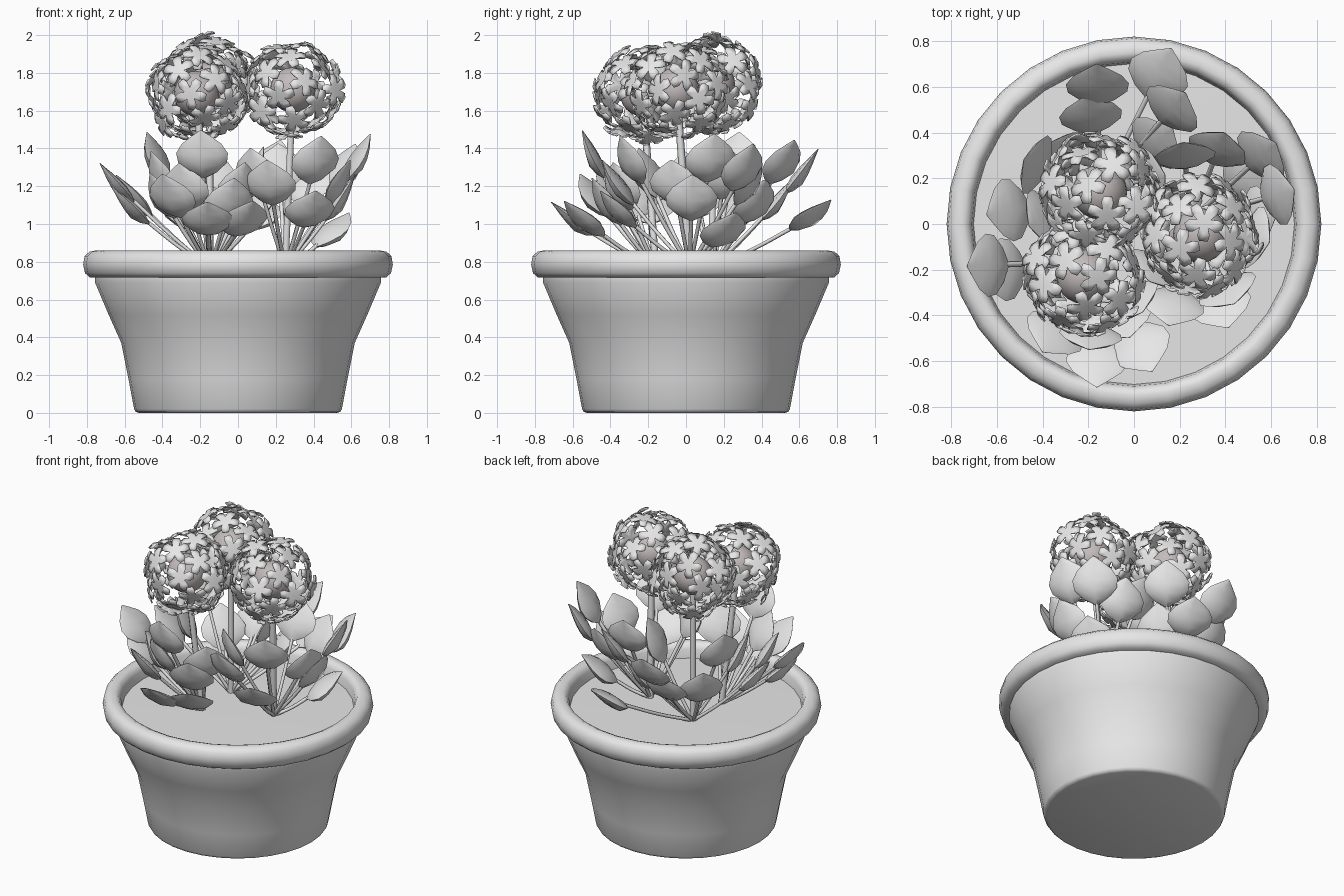
import bpy, bmesh, math, random
from mathutils import Vector, Matrix

random.seed(4)
if "Cube" in bpy.data.objects:
    bpy.data.objects.remove(bpy.data.objects["Cube"], do_unlink=True)


def material(name, rgb):
    m = bpy.data.materials.new(name)
    m.use_nodes = True
    m.diffuse_color = (*rgb, 1)
    m.node_tree.nodes["Principled BSDF"].inputs["Base Color"].default_value = (*rgb, 1)
    return m


pale = material("pale grey", (0.8, 0.8, 0.8))
warm = material("warm grey", (0.55, 0.5, 0.5))


def finish(name, bm, mat, angle=40, thickness=0):
    mesh = bpy.data.meshes.new(name)
    bm.to_mesh(mesh)
    bm.free()
    ob = bpy.data.objects.new(name, mesh)
    bpy.context.collection.objects.link(ob)
    mesh.materials.append(mat)
    if thickness:
        mod = ob.modifiers.new("thickness", "SOLIDIFY")
        mod.thickness = thickness
        mod.offset = 0
    bpy.ops.object.select_all(action="DESELECT")
    ob.select_set(True)
    bpy.context.view_layer.objects.active = ob
    bpy.ops.object.shade_smooth_by_angle(angle=math.radians(angle))
    return ob


def lathe(name, profile, mat, sides=32, angle=30):
    bm = bmesh.new()
    verts = [bm.verts.new((r, 0, z)) for r, z in profile]
    edges = [bm.edges.new(pair) for pair in zip(verts, verts[1:])]
    bmesh.ops.spin(bm, geom=verts + edges, axis=(0, 0, 1), cent=(0, 0, 0),
                   steps=sides, angle=math.tau)
    bmesh.ops.remove_doubles(bm, verts=bm.verts, dist=0.0005)
    bmesh.ops.recalc_face_normals(bm, faces=bm.faces)
    return finish(name, bm, mat, angle)


def tube(name, points, radius, mat):
    """Round stem bent through its points."""
    curve = bpy.data.curves.new(name, "CURVE")
    curve.dimensions = "3D"
    curve.bevel_depth = radius
    curve.bevel_resolution = 1
    curve.resolution_u = 4
    spline = curve.splines.new("BEZIER")
    spline.bezier_points.add(len(points) - 1)
    for bp, p in zip(spline.bezier_points, points):
        bp.co = p
        bp.handle_left_type = bp.handle_right_type = "AUTO"
    ob = bpy.data.objects.new(name, curve)
    bpy.context.collection.objects.link(ob)
    curve.materials.append(mat)


def leaf(name, root, centre):
    """Plump pointed leaf, fuller underneath, leaning away from its root."""
    axis = ((centre - root).normalized() + Vector((0, 0, 0.15))).normalized()
    side = axis.cross(Vector((0, 0, 1))).normalized()
    inner = side.cross(axis)
    frame = Matrix((side, axis, inner)).transposed()
    length = random.uniform(0.27, 0.3)
    bm = bmesh.new()
    rings = []
    # position along the leaf, half width, depth underneath
    for t, w, d in ((0, .012, .006), (.12, .075, .03), (.32, .13, .048), (.52, .138, .04),
                    (.72, .105, .026), (.88, .05, .012), (1, .004, .003)):
        ring = []
        for i in range(8):
            a = i * math.tau / 8
            z = math.sin(a) * (d * 0.5 if i < 4 else d)
            p = Vector((math.cos(a) * w, (t - 0.5) * length, z))
            ring.append(bm.verts.new(centre + frame @ p))
        rings.append(ring)
    for a, b in zip(rings, rings[1:]):
        for i in range(8):
            j = (i + 1) % 8
            bm.faces.new((a[i], a[j], b[j], b[i]))
    bm.faces.new(rings[0])
    bm.faces.new(rings[-1])
    bmesh.ops.recalc_face_normals(bm, faces=bm.faces)
    finish(name, bm, pale, 45)
    foot = centre - axis * length * 0.45
    middle = (root + foot) / 2 - Vector((0, 0, 0.01))
    tube(name + "_stalk", (root, middle, foot), 0.011, pale)


def add_floret(bm, matrix):
    """Five square-tipped petals around a sunken middle."""
    hub = bm.verts.new(matrix @ Vector((0, 0, -0.015)))

    def point(r, angle, z):
        return bm.verts.new(matrix @ Vector((r * math.cos(angle), r * math.sin(angle), z)))

    step = math.tau / 5
    valleys = [point(0.032, (k - 0.5) * step, 0) for k in range(5)]
    for k in range(5):
        a = k * step
        left, right = valleys[k], valleys[(k + 1) % 5]
        middle = point(0.05, a, 0.006)
        c1, c2 = point(0.066, a - 0.42, 0), point(0.066, a + 0.42, 0)
        t1, t2 = point(0.086, a - 0.22, -0.01), point(0.086, a + 0.22, -0.01)
        bm.faces.new((hub, left, middle, right))
        bm.faces.new((left, c1, t1, middle))
        bm.faces.new((middle, t2, c2, right))
        bm.faces.new((middle, t1, t2))


def flower_head(name, centre, spin, count=31):
    bm = bmesh.new()
    bmesh.ops.create_uvsphere(bm, u_segments=20, v_segments=12, radius=0.12,
                              matrix=Matrix.Translation(centre))
    finish(name + "_core", bm, warm, 60)
    # florets spread evenly on a loose spherical shell
    bm = bmesh.new()
    for k in range(count):
        z = 1 - (2 * k + 1) / count
        a = spin + k * math.pi * (3 - math.sqrt(5))
        r = math.sqrt(1 - z * z)
        d = Vector((r * math.cos(a), r * math.sin(a), z))
        tilt = d + Vector([random.uniform(-0.3, 0.3) for _ in range(3)])
        rot = tilt.to_track_quat("Z", "Y").to_matrix().to_4x4()
        roll = Matrix.Rotation(random.uniform(0, math.tau), 4, "Z")
        add_floret(bm, Matrix.Translation(centre + d * 0.245) @ rot @ roll)
    finish(name + "_florets", bm, pale, 60, 0.008)


# Pot body, thick rolled rim and soil
lathe("pot_body", [(0, 0), (.525, 0), (.542, .006), (.55, .02), (.58, .18), (.618, .37),
                   (.685, .52), (.757, .69), (.757, .72)], pale, angle=60)
lathe("pot_rim", [(.74, .715), (.785, .718), (.81, .74), (.82, .785), (.812, .83), (.787, .853),
                  (.75, .86), (.725, .85), (.71, .82), (.7, .75)], pale, angle=50)
lathe("soil", [(0, .775), (.705, .765)], pale)

# Each plant: root, flower centre and leaf centres
SOIL = 0.77
plants = {
    "front": ((-.15, -.16), (-.22, -.23, 1.69), [
        (-.19, -.49, 1.37), (-.35, -.48, 1.15), (.03, -.54, 1.03), (-.16, -.6, 1.03),
        (-.64, -.18, 1.22), (-.57, -.2, 1.1), (-.4, -.28, 1.15), (0, -.34, 1.2),
        (-.28, -.4, 1.2), (-.05, -.42, 1.12)]),
    "side": ((.25, .02), (.29, -.05, 1.71), [
        (.37, .33, 1.22), (.56, .3, 1.3), (.63, .13, 1.35), (.54, .03, 1.14),
        (.41, -.29, 1.34), (.38, -.36, 1.08), (.17, -.36, 1.22), (.5, .2, .97),
        (.1, -.2, 1.27), (.22, .3, 1.3), (.53, -.06, 1.22)]),
    "back": ((-.15, .14), (-.15, .14, 1.74), [
        (-.16, .61, 1.28), (-.19, .48, 1.13), (.11, .66, 1.05), (.17, .51, 1.33),
        (-.55, .06, 1.15), (-.43, .26, 1.36), (-.32, .3, 1.1), (.08, .2, 1.27),
        (.1, .36, 1.12), (-.4, .02, 1.25)]),
}
for i, (name, (root, head, leaves)) in enumerate(plants.items()):
    root = Vector((*root, SOIL))
    head = Vector(head)
    tube(name + "_flower_stem", (root, head), 0.02, pale)
    flower_head(name + "_flower", head, i * 1.3)
    for k, centre in enumerate(leaves):
        leaf(f"{name}_leaf_{k + 1}", root, Vector(centre))
